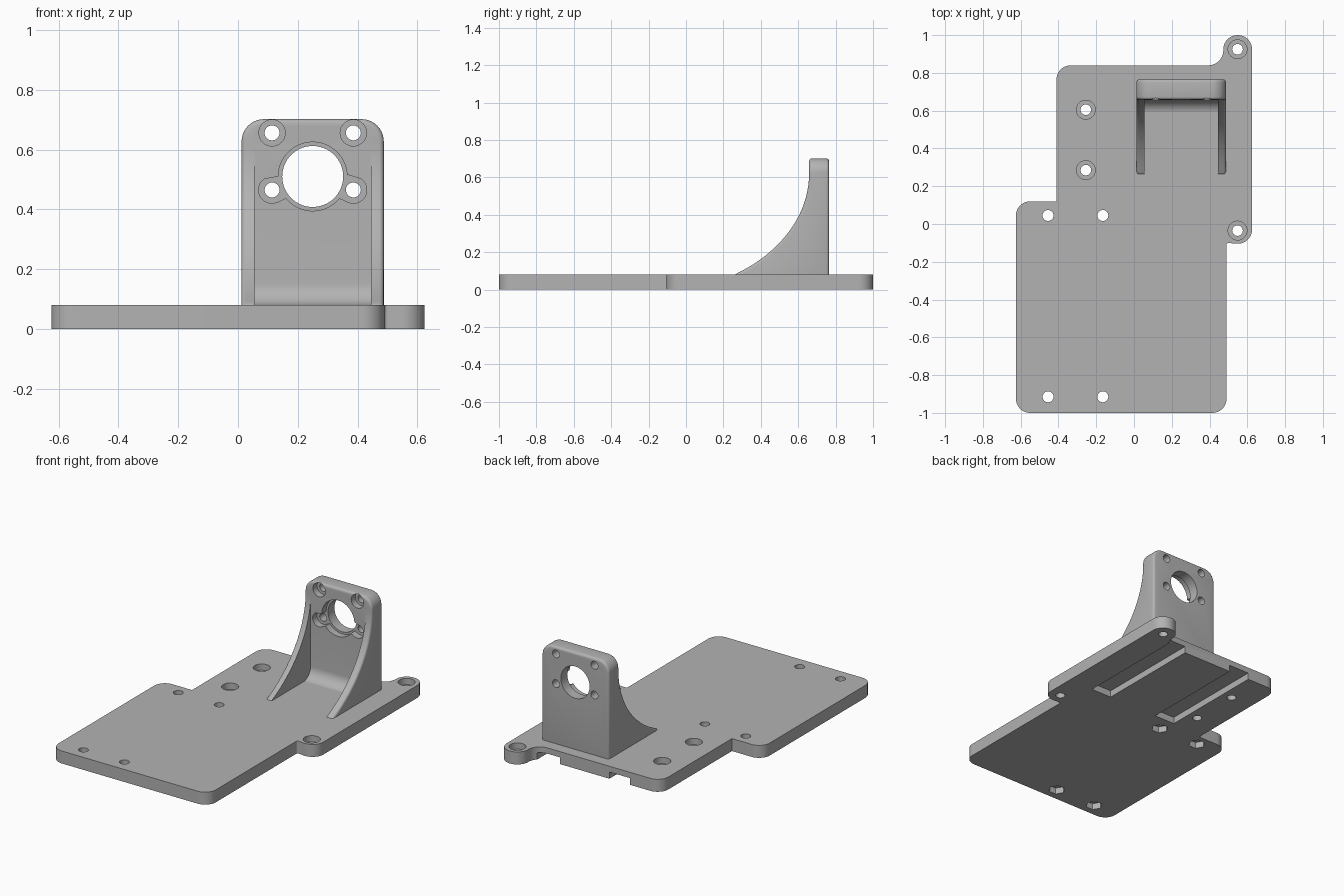
import bpy, bmesh
from math import pi, sin, cos, tan, sqrt, atan2, radians
from mathutils import Vector

if "Cube" in bpy.data.objects:
    bpy.data.objects.remove(bpy.data.objects["Cube"])

grey = bpy.data.materials.new("plain grey")
grey.use_nodes = True
grey.diffuse_color = (0.45, 0.45, 0.45, 1)
grey.node_tree.nodes["Principled BSDF"].inputs["Base Color"].default_value = (0.45, 0.45, 0.45, 1)


def prism(name, outline, axis, lo, hi):
    """Extrude a 2D outline along an axis between two levels."""
    place = {"x": lambda u, v, w: (w, u, v),
             "y": lambda u, v, w: (u, w, v),
             "z": lambda u, v, w: (u, v, w)}[axis]
    bm = bmesh.new()
    ends = [[bm.verts.new(place(u, v, w)) for u, v in outline] for w in (lo, hi)]
    n = len(outline)
    for ring in ends:
        bm.faces.new(ring)
    for i in range(n):
        j = (i + 1) % n
        bm.faces.new((ends[0][i], ends[0][j], ends[1][j], ends[1][i]))
    bmesh.ops.recalc_face_normals(bm, faces=bm.faces)
    mesh = bpy.data.meshes.new(name)
    bm.to_mesh(mesh)
    bm.free()
    mesh.materials.append(grey)
    obj = bpy.data.objects.new(name, mesh)
    bpy.context.collection.objects.link(obj)
    return obj


def disc(x, y, r, n=32):
    return [(x + r * cos(2 * pi * i / n), y + r * sin(2 * pi * i / n)) for i in range(n)]


def box(x0, x1, y0, y1):
    return [(x0, y0), (x1, y0), (x1, y1), (x0, y1)]


def rounded(corners, steps=10):
    """Polygon whose corners (x, y, radius) are replaced by tangent arcs."""
    out = []
    for i, (x, y, r) in enumerate(corners):
        p = Vector((x, y))
        if r == 0:
            out.append((x, y))
            continue
        a = (Vector(corners[i - 1][:2]) - p).normalized()
        b = (Vector(corners[(i + 1) % len(corners)][:2]) - p).normalized()
        half = a.angle(b) / 2
        centre = p + (a + b).normalized() * (r / sin(half))
        start = p + a * (r / tan(half)) - centre
        end = p + b * (r / tan(half)) - centre
        t0 = atan2(start.y, start.x)
        sweep = (atan2(end.y, end.x) - t0 + pi) % (2 * pi) - pi
        for k in range(steps + 1):
            t = t0 + sweep * k / steps
            out.append((centre.x + r * cos(t), centre.y + r * sin(t)))
    return out


def apply(obj, mod):
    bpy.context.view_layer.objects.active = obj
    bpy.ops.object.modifier_apply(modifier=mod.name)


def combine(obj, tool, operation="DIFFERENCE"):
    mod = obj.modifiers.new("cut", "BOOLEAN")
    mod.operation = operation
    mod.solver = "EXACT"
    mod.object = tool
    apply(obj, mod)
    bpy.data.objects.remove(tool)


def cut(obj, outline, axis, lo, hi):
    combine(obj, prism("cutter", outline, axis, lo, hi))


# Base plate with two mounting ears on its left side
top = 0.08
base = prism("base_plate", rounded([
    (-0.625, -1, 0.075), (0.49, -1, 0.075), (0.49, -0.1, 0.01), (0.625, -0.11, 0.075),
    (0.625, 1, 0.075), (0.473, 1, 0.075), (0.473, 0.84, 0.08), (-0.41, 0.84, 0.075),
    (-0.41, 0.12, 0), (-0.625, 0.12, 0.075)]), "z", 0, top)

# Counterbored screw holes
for x, y in ((0.548, 0.925), (0.548, -0.035), (-0.255, 0.605), (-0.255, 0.285)):
    cut(base, disc(x, y, 0.05), "z", 0.04, 0.2)
    cut(base, disc(x, y, 0.028), "z", -0.1, 0.2)

# Plain holes with hexagonal nut pockets underneath
for x in (-0.455, -0.165):
    for y in (0.045, -0.915):
        cut(base, disc(x, y, 0.05, 6), "z", -0.1, 0.04)
        cut(base, disc(x, y, 0.029), "z", -0.1, 0.2)

# Slots under the plate, open at the back
for x in (-0.19, 0.305):
    cut(base, box(x, x + 0.145, 0.145, 0.88), "z", -0.1, 0.043)

# Upright bracket: swept side profile trimmed to a rounded front outline
left, right, front, back = 0.488, 0.012, 0.658, 0.765
angle = radians(58)
rise, run = 0.54 / sin(angle), 0.4 / (1 - cos(angle))
profile = [(back, 0.05), (back, 0.8), (front, 0.8)]
for k in range(21):
    t = angle * k / 20
    profile.append((front - run * (1 - cos(t)), 0.62 - rise * sin(t)))
profile.append((profile[-1][0], 0.05))
bracket = prism("motor_bracket", profile, "x", right - 0.1, left + 0.1)
combine(bracket, prism("trim", rounded([
    (right, 0, 0), (left, 0, 0), (left, 0.702, 0.075), (right, 0.702, 0.075)]),
    "y", 0, 1), "INTERSECT")
bevel = bracket.modifiers.new("soft_edges", "BEVEL")
bevel.width = 0.016
bevel.segments = 4
bevel.limit_method = "ANGLE"
bevel.angle_limit = radians(40)
apply(bracket, bevel)

# Space between the side ribs, with a rounded inside corner at the floor
cut(bracket, rounded([(0, 0.079, 0), (front - 0.001, 0.079, 0.075),
                      (front - 0.001, 0.9, 0), (0, 0.9, 0)]), "x", 0.055, 0.445)

# Shaft opening with a shallow recess that also takes in the lower screws
cx, cz, dx, low, high = 0.25, 0.51, 0.136, 0.465, 0.656
dist, lobe = sqrt(dx ** 2 + (cz - low) ** 2), 0.045
recess = []
for k in range(120):
    t = 2 * pi * k / 120
    r = 0.115
    for side in (-1, 1):
        phi = t - atan2(low - cz, side * dx)
        reach = lobe ** 2 - (dist * sin(phi)) ** 2
        if cos(phi) > 0 and reach > 0:
            r = max(r, dist * cos(phi) + sqrt(reach))
    recess.append((cx + r * cos(t), cz + r * sin(t)))
cut(bracket, recess, "y", 0.4, 0.7)
cut(bracket, disc(cx, cz, 0.102, 64), "y", 0.4, 1)

# Bracket screw holes
for x in (cx - dx, cx + dx):
    cut(bracket, disc(x, high, 0.044), "y", 0.4, 0.7)
    for z in (low, high):
        cut(bracket, disc(x, z, 0.025), "y", 0.4, 1)

# Smooth the arcs while keeping the machined edges crisp
for obj in (base, bracket):
    bpy.ops.object.select_all(action="DESELECT")
    obj.select_set(True)
    bpy.context.view_layer.objects.active = obj
    bpy.ops.object.shade_smooth_by_angle(angle=radians(30))
